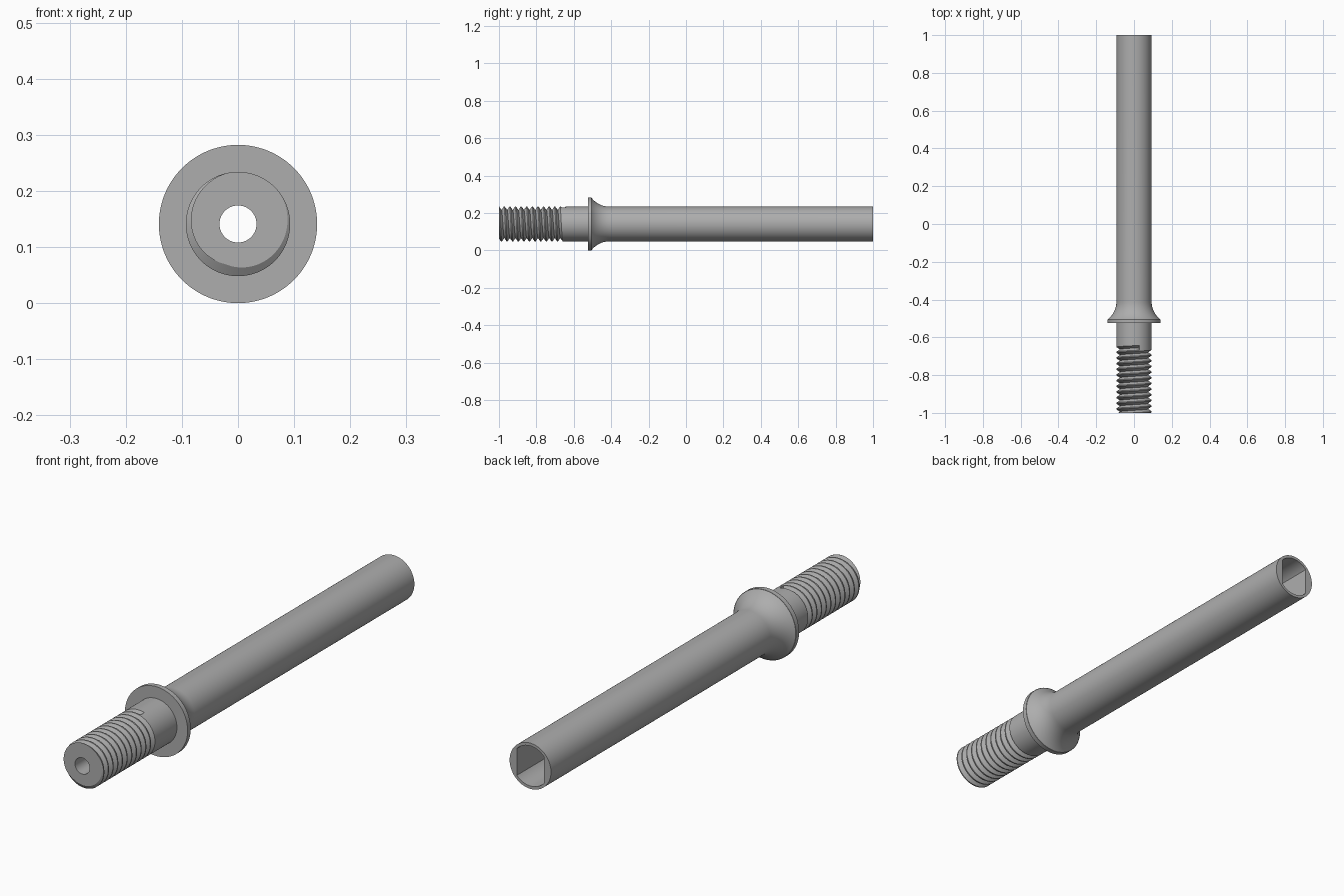
import bpy, bmesh, math

if "Cube" in bpy.data.objects:
    bpy.data.objects.remove(bpy.data.objects["Cube"])

N = 120                      # columns round the axis
R, ZC = 0.093, 0.141         # tube radius, axis height
PITCH, HALF, DEPTH = 0.03, 0.0125, 0.018
TURNS = 12
START = math.radians(18)     # where the thread runs out
HOLE, FLAT = 0.033, 0.0605
BORE = FLAT / math.sin(math.radians(48))
BORE_END = -0.4


def column(i):
    """Closed (radius, y) outline of the part at one angle."""
    phi = START + 2 * math.pi * i / N
    c0 = -1.0 - PITCH / 2 + PITCH * i / N
    # right-hand V thread, clipped at the front face
    front_r = R - DEPTH * max(0, 1 - abs(-1 - c0) / HALF)
    pts = [(front_r, -1.0)]
    for k in range(TURNS):
        c = c0 + k * PITCH
        for r, y in ((R, c - HALF), (R - DEPTH, c), (R, c + HALF)):
            pts.append((r, y) if y > -1 else (front_r, -1.0))
    # shank, flange and concave fillet
    pts += [(R, -0.64), (R, -0.525), (0.141, -0.525), (0.141, -0.505)]
    rho, a_max = 0.12, math.asin(0.095 / 0.12)
    for j in range(13):
        a = a_max * (1 - j / 12)
        pts.append((R + rho - rho * math.cos(a), -0.41 - rho * math.sin(a)))
    # tube end, two-flat bore, narrow through hole
    s = abs(math.sin(phi))
    b = min(BORE, FLAT / max(s, 1e-6))
    pts += [(R, 1.0), (b, 1.0), (b, BORE_END), (HOLE, BORE_END), (HOLE, -1.0)]
    return [(r * math.sin(phi), y, ZC + r * math.cos(phi)) for r, y in pts]


bm = bmesh.new()
cols = [[bm.verts.new(p) for p in column(i)] for i in range(N + 1)]
m = len(cols[0])
for i in range(N):
    a, b = cols[i], cols[i + 1]
    for j in range(m):
        k = (j + 1) % m
        # the seam is skewed by one thread turn, so columns match index to index
        bm.faces.new((a[j], b[j], b[k], a[k]))
# flat wall where the thread groove stops
last = 1 + 3 * (TURNS - 1)
bm.faces.new(cols[N][last:last + 3])
bmesh.ops.remove_doubles(bm, verts=bm.verts, dist=1e-5)
bmesh.ops.dissolve_degenerate(bm, dist=1e-6, edges=bm.edges)
bmesh.ops.recalc_face_normals(bm, faces=bm.faces)

mesh = bpy.data.meshes.new("threaded_tube")
bm.to_mesh(mesh)
bm.free()
obj = bpy.data.objects.new("threaded_tube", mesh)
bpy.context.collection.objects.link(obj)

mat = bpy.data.materials.new("grey_metal")
mat.diffuse_color = (0.42, 0.42, 0.42, 1)
mat.use_nodes = True
mat.node_tree.nodes["Principled BSDF"].inputs["Base Color"].default_value = mat.diffuse_color
mesh.materials.append(mat)

bpy.context.view_layer.objects.active = obj
obj.select_set(True)
bpy.ops.object.shade_smooth_by_angle(angle=math.radians(30))
